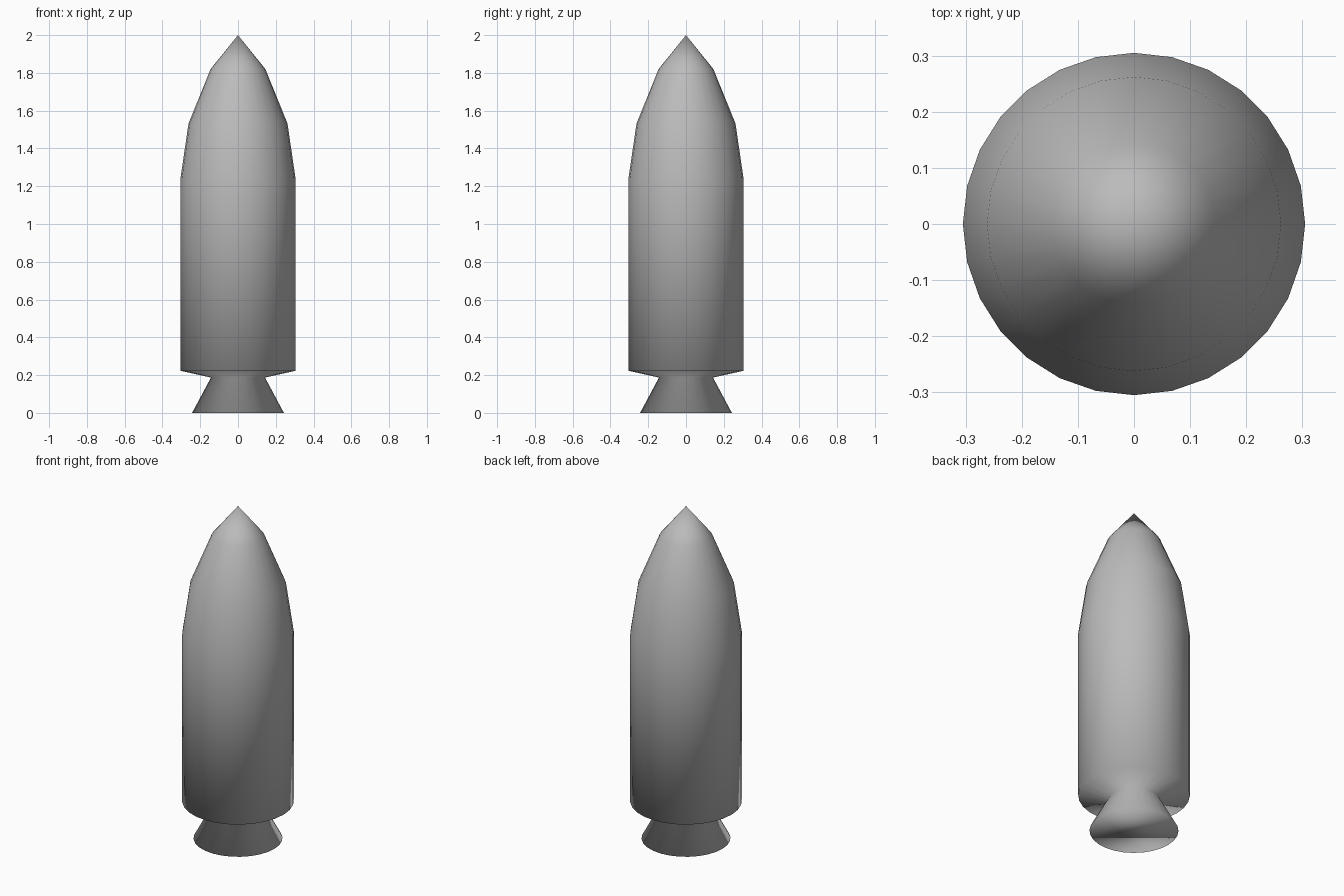
import bpy
import bmesh
from math import cos, sin, tau

cube = bpy.data.objects.get("Cube")
if cube:
    bpy.data.objects.remove(cube, do_unlink=True)

SIDES = 28
TIP_Z = 2.0

# Radius and height of each ring, from nozzle rim up to the nose
PROFILE = [(0.243, 0.0), (0.143, 0.187), (0.305, 0.223),
           (0.305, 1.238), (0.262, 1.532), (0.145, 1.82)]

# Single painted metal colour
grey = bpy.data.materials.new("hull_grey")
grey.use_nodes = True
colour = (0.5, 0.5, 0.5, 1.0)
grey.diffuse_color = colour
grey.node_tree.nodes["Principled BSDF"].inputs["Base Color"].default_value = colour

bm = bmesh.new()

# Rings of the lathed hull
rings = [[bm.verts.new((r * cos(tau * i / SIDES), r * sin(tau * i / SIDES), z))
          for i in range(SIDES)] for r, z in PROFILE]

# Walls between neighbouring rings
for low, high in zip(rings, rings[1:]):
    for i in range(SIDES):
        j = (i + 1) % SIDES
        bm.faces.new((low[i], low[j], high[j], high[i]))

# Pointed nose and flat nozzle cap
tip = bm.verts.new((0, 0, TIP_Z))
for i in range(SIDES):
    bm.faces.new((rings[-1][i], rings[-1][(i + 1) % SIDES], tip))
bm.faces.new(rings[0][::-1])

# The whole hull is softly shaded
for face in bm.faces:
    face.smooth = True

mesh = bpy.data.meshes.new("rocket_hull")
bm.to_mesh(mesh)
bm.free()
mesh.materials.append(grey)
hull = bpy.data.objects.new("rocket_hull", mesh)
bpy.context.collection.objects.link(hull)
